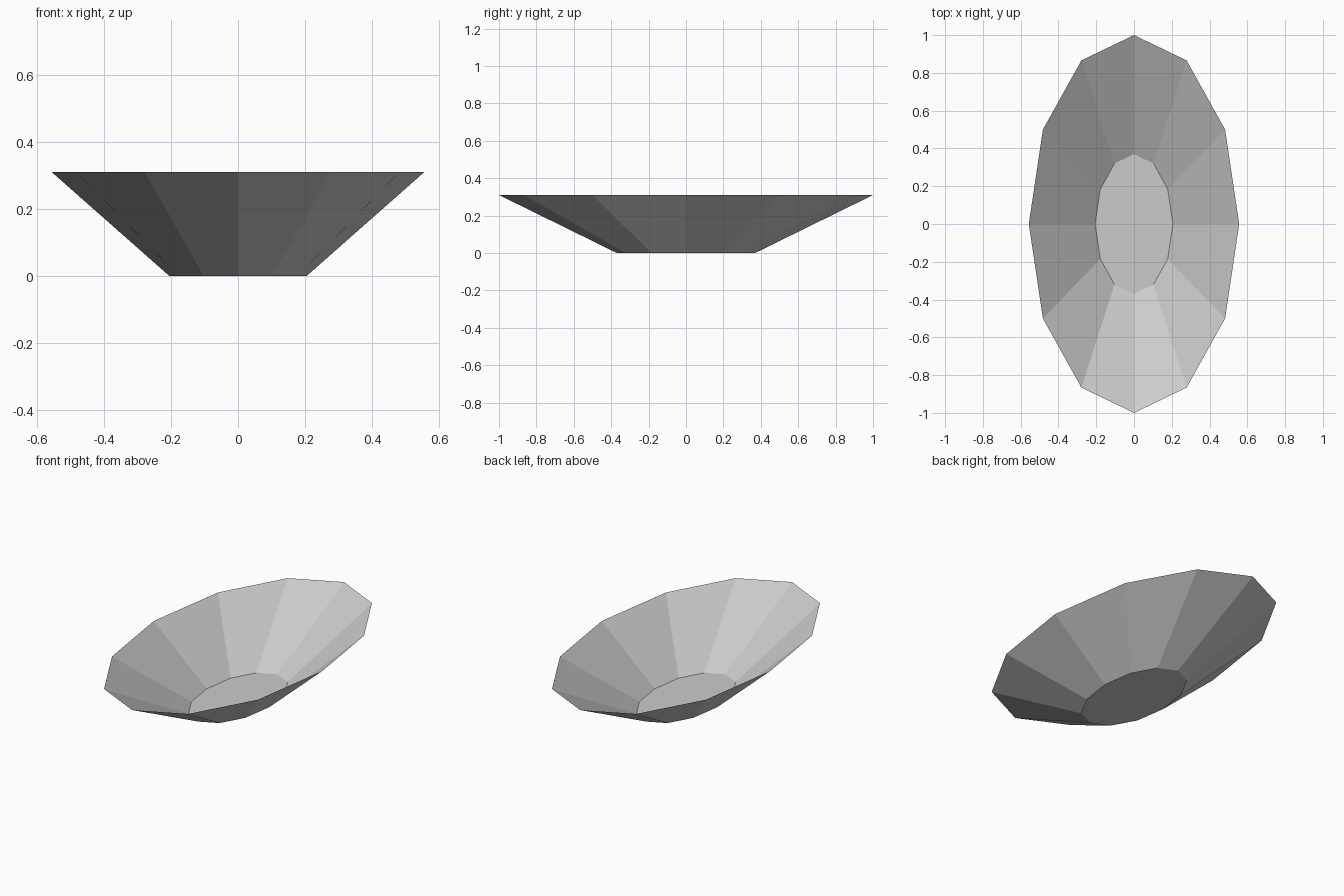
import bpy
import bmesh
from math import sin, cos, pi

cube = bpy.data.objects.get("Cube")
if cube:
    bpy.data.objects.remove(cube, do_unlink=True)

SIDES = 12

grey = bpy.data.materials.new("plain grey")
grey.use_nodes = True
colour = (0.6, 0.6, 0.6, 1)
grey.diffuse_color = colour
grey.node_tree.nodes["Principled BSDF"].inputs["Base Color"].default_value = colour


def ellipse_ring(bm, rx, ry, z):
    angles = [2 * pi * i / SIDES for i in range(SIDES)]
    return [bm.verts.new((rx * cos(a), ry * sin(a), z)) for a in angles]


# Open oval dish: flat floor and one band of sloping wall panels
bm = bmesh.new()
base = ellipse_ring(bm, 0.206, 0.37, 0)
rim = ellipse_ring(bm, 0.557, 1.0, 0.31)
bm.faces.new(base[::-1])
for i in range(SIDES):
    j = (i + 1) % SIDES
    bm.faces.new((base[i], base[j], rim[j], rim[i]))

mesh = bpy.data.meshes.new("dish")
bm.to_mesh(mesh)
bm.free()
mesh.materials.append(grey)
dish = bpy.data.objects.new("dish", mesh)
bpy.context.collection.objects.link(dish)
